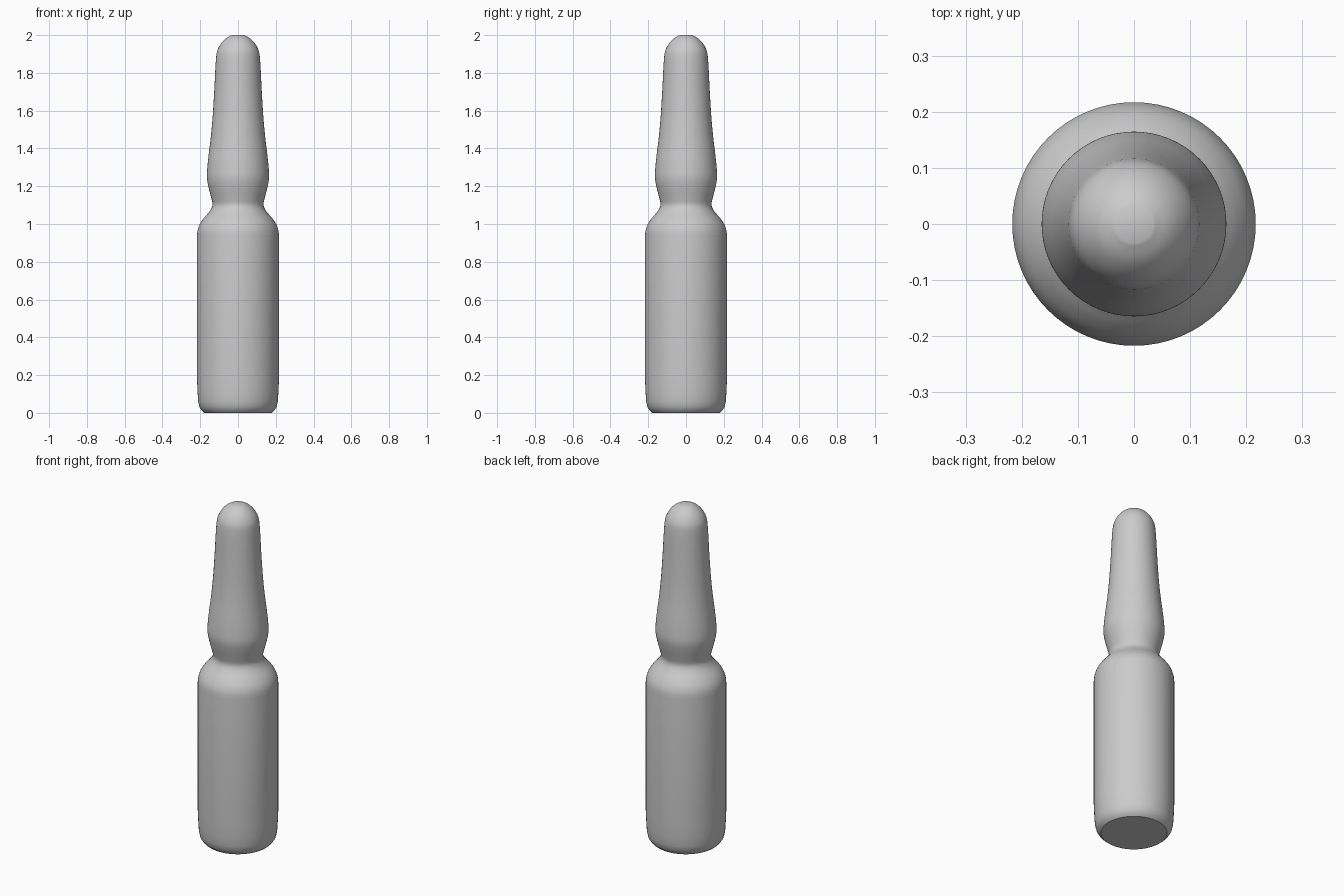
import bpy, bmesh, math
from mathutils import Vector

cube = bpy.data.objects.get("Cube")
if cube:
    bpy.data.objects.remove(cube, do_unlink=True)

SIDES = 64


def material(name, colour):
    mat = bpy.data.materials.new(name)
    mat.use_nodes = True
    mat.diffuse_color = colour
    mat.node_tree.nodes["Principled BSDF"].inputs["Base Color"].default_value = colour
    return mat


def smooth_path(points, steps=4):
    """Catmull-Rom curve through the profile points."""
    pts = [Vector(p) for p in points]
    pts = [pts[0]] + pts + [pts[-1]]
    out = []
    for a, b, c, d in zip(pts, pts[1:], pts[2:], pts[3:]):
        for i in range(steps):
            t = i / steps
            out.append(0.5 * (2 * b + (c - a) * t + (2 * a - 5 * b + 4 * c - d) * t ** 2
                              + (3 * b - a - 3 * c + d) * t ** 3))
    return out + [pts[-1]]


def lathe(name, profile, mat):
    """Turn a (radius, height) profile round z and close both ends."""
    bm = bmesh.new()
    rings = []
    for r, z in profile:
        rings.append([bm.verts.new((r * math.cos(a), r * math.sin(a), z))
                      for a in (2 * math.pi * i / SIDES for i in range(SIDES))])
    for low, high in zip(rings, rings[1:]):
        for i in range(SIDES):
            j = (i + 1) % SIDES
            bm.faces.new((low[i], low[j], high[j], high[i]))
    bm.faces.new(rings[0][::-1])
    bm.faces.new(rings[-1])
    mesh = bpy.data.meshes.new(name)
    bm.to_mesh(mesh)
    bm.free()
    mesh.materials.append(mat)
    obj = bpy.data.objects.new(name, mesh)
    bpy.context.collection.objects.link(obj)
    bpy.ops.object.select_all(action='DESELECT')
    obj.select_set(True)
    bpy.context.view_layer.objects.active = obj
    bpy.ops.object.shade_smooth_by_angle(angle=math.radians(35))
    return obj


# Rounded foot and straight barrel
foot = [(0.178, 0), (0.192, 0.012), (0.204, 0.03), (0.211, 0.06), (0.214, 0.11), (0.217, 0.18)]

# Shoulder, pinched neck, bulb, tapering stem and rounded tip
upper = [(0.217, 0.94), (0.213, 0.97), (0.202, 1.0), (0.182, 1.03), (0.16, 1.055),
         (0.142, 1.08), (0.135, 1.105), (0.142, 1.14), (0.155, 1.19), (0.164, 1.24),
         (0.163, 1.29), (0.155, 1.37), (0.144, 1.46), (0.134, 1.57), (0.126, 1.7),
         (0.12, 1.82), (0.115, 1.89), (0.107, 1.925), (0.089, 1.957), (0.064, 1.983),
         (0.034, 2.0)]

grey = material("plain grey", (0.6, 0.6, 0.6, 1))
lathe("ampoule", foot + smooth_path(upper), grey)
